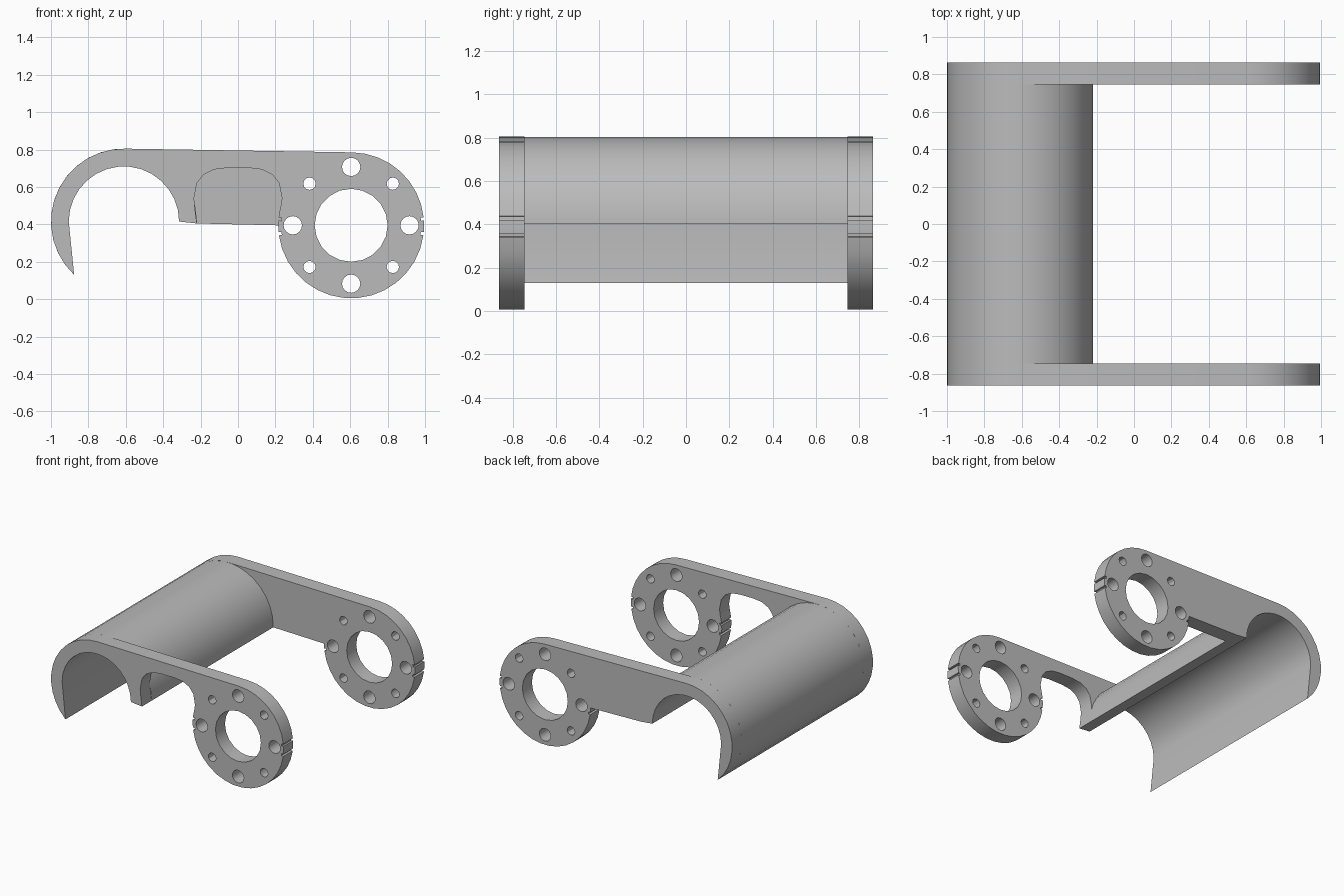
import bpy
import bmesh
from math import cos, sin, radians, pi

cube = bpy.data.objects.get("Cube")
if cube:
    bpy.data.objects.remove(cube, do_unlink=True)

grey = bpy.data.materials.new("plain grey")
grey.use_nodes = True
COLOUR = (0.5, 0.5, 0.5, 1)
grey.diffuse_color = COLOUR
grey.node_tree.nodes["Principled BSDF"].inputs["Base Color"].default_value = COLOUR

SLEEVE = (-0.61, 0.415)
RING = (0.605, 0.395)
R_OUT, R_IN = 0.39, 0.295
HALF_DEPTH, ARM = 0.8625, 0.117


def polar(centre, r, deg):
    return (centre[0] + r * cos(radians(deg)), centre[1] + r * sin(radians(deg)))


def arc(centre, r, start, end, step=11):
    n = max(2, round(abs(end - start) / step))
    return [polar(centre, r, start + (end - start) * i / n) for i in range(n + 1)]


def slotted_arc(centre, r, start, end, slots):
    """Clockwise arc with narrow slots cut into the rim."""
    pts, a, half = [], start, 1.3
    for s in slots:
        pts += arc(centre, r, a, s + half)
        pts += [polar(centre, r - 0.016, s + half), polar(centre, r - 0.016, s - half)]
        a = s - half
    return pts + arc(centre, r, a, end)


def extrude(name, loops, y, depth):
    """Solid plate from an x-z outline with holes, centred at y."""
    curve = bpy.data.curves.new(name, "CURVE")
    curve.dimensions = "2D"
    curve.fill_mode = "BOTH"
    curve.extrude = depth / 2
    for loop in loops:
        spline = curve.splines.new("POLY")
        spline.points.add(len(loop) - 1)
        for p, (u, v) in zip(spline.points, loop):
            p.co = (u, v, 0, 1)
        spline.use_cyclic_u = True
    obj = bpy.data.objects.new(name, curve)
    bpy.context.collection.objects.link(obj)
    obj.location.y = y
    obj.rotation_euler.x = pi / 2
    bpy.ops.object.select_all(action="DESELECT")
    obj.select_set(True)
    bpy.context.view_layer.objects.active = obj
    bpy.ops.object.convert(target="MESH")
    obj = bpy.context.object
    bpy.ops.object.transform_apply(location=True, rotation=True, scale=True)
    bm = bmesh.new()
    bm.from_mesh(obj.data)
    bmesh.ops.remove_doubles(bm, verts=bm.verts, dist=0.0005)
    bmesh.ops.recalc_face_normals(bm, faces=bm.faces)
    bm.to_mesh(obj.data)
    bm.free()
    obj.data.materials.clear()
    obj.data.materials.append(grey)
    bpy.ops.object.shade_smooth_by_angle(angle=radians(30))


# Hooked sleeve section: lip under the right edge, then the inner arc back to the tip
inner = [(-0.22, 0.405)] + arc(SLEEVE, R_IN, 0, 180, 12)
sleeve = arc(SLEEVE, R_OUT, 227, 0) + inner

# Ring holes: large bore, four bolt holes and four smaller holes
holes = [arc(RING, 0.195, 0, 342, 18)]
for k in range(4):
    holes.append(arc(polar(RING, 0.312, 90 * k), 0.049, 0, 337.5, 22.5))
    holes.append(arc(polar(RING, 0.315, 90 * k + 45), 0.033, 0, 330, 30))

# Arch in the front arm, mirrored about x = 0
half_arch = [(0.235, 0.54), (0.22, 0.62), (0.185, 0.665), (0.13, 0.693), (0.06, 0.702)]
arch = half_arch + [(-x, z) for x, z in reversed(half_arch)] + [(-0.23, 0.48)]

hook = arc(SLEEVE, R_OUT, 227, 89)
front = hook + slotted_arc(RING, R_OUT, 89, -195, [5, -6.6, -173.4, -185]) + arch + inner
back = hook + slotted_arc(RING, R_OUT, 89, -180, [5, -6.6, -173.4]) + inner

arm_y = HALF_DEPTH - ARM / 2
extrude("front_arm", [front] + holes, -arm_y, ARM)
extrude("back_arm", [back] + holes, arm_y, ARM)
extrude("sleeve", [sleeve], 0, 2 * (HALF_DEPTH - ARM))
